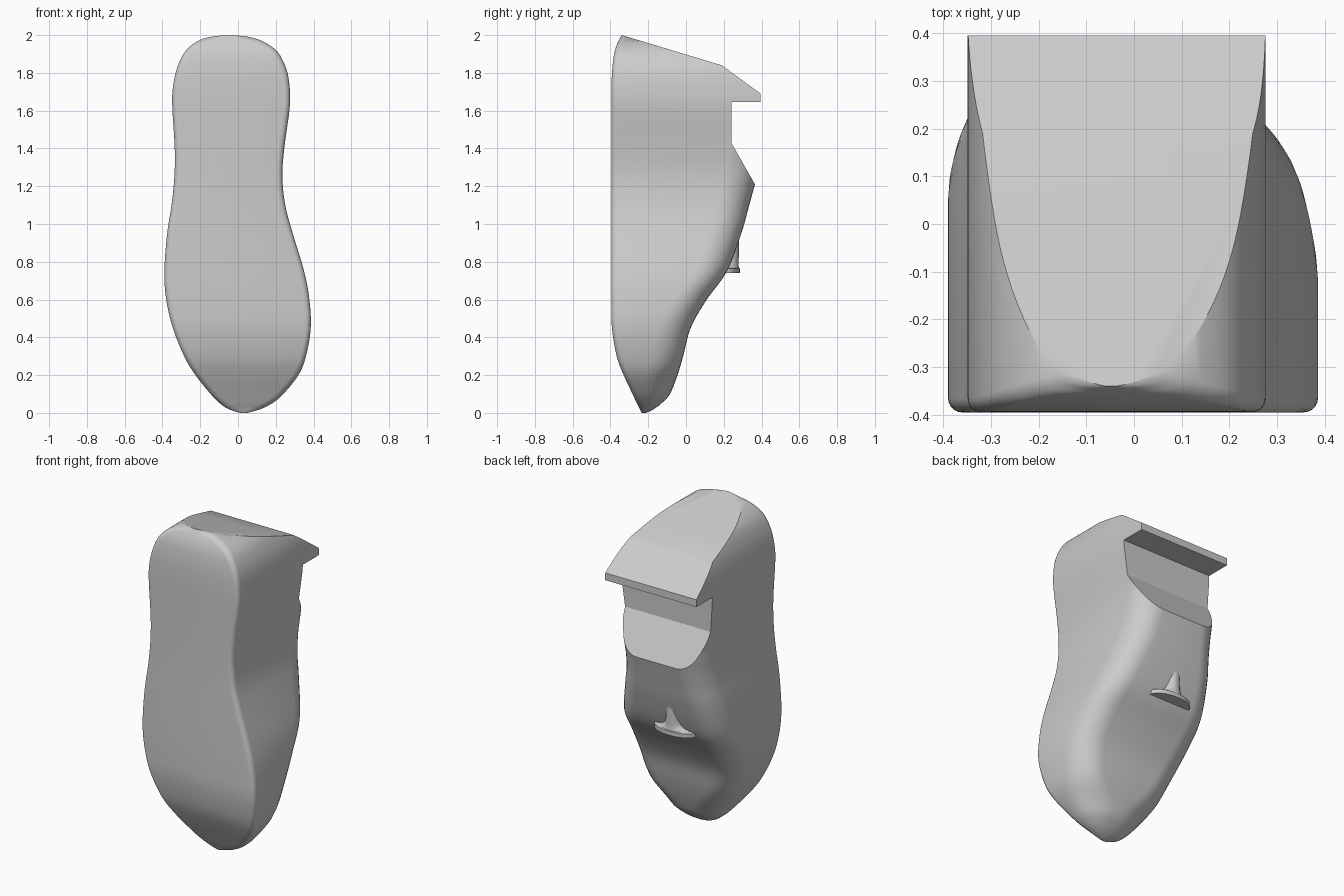
import bpy
import bmesh
from math import sin, cos, pi, hypot
from mathutils import Vector

cube = bpy.data.objects.get("Cube")
if cube:
    bpy.data.objects.remove(cube, do_unlink=True)

grey = bpy.data.materials.new("plain grey")
grey.use_nodes = True
colour = (0.6, 0.6, 0.6, 1)
grey.diffuse_color = colour
grey.node_tree.nodes["Principled BSDF"].inputs["Base Color"].default_value = colour


def make_object(name, bm):
    """Turn a bmesh into a linked object with the grey material."""
    bmesh.ops.recalc_face_normals(bm, faces=bm.faces)
    mesh = bpy.data.meshes.new(name)
    bm.to_mesh(mesh)
    bm.free()
    mesh.materials.append(grey)
    obj = bpy.data.objects.new(name, mesh)
    bpy.context.collection.objects.link(obj)
    return obj


def loft(name, rings):
    """Skin a stack of closed rings and cap both ends."""
    bm = bmesh.new()
    rows = [[bm.verts.new(p) for p in ring] for ring in rings]
    for low, high in zip(rows, rows[1:]):
        for i in range(len(low)):
            j = (i + 1) % len(low)
            bm.faces.new((low[i], low[j], high[j], high[i]))
    bm.faces.new(rows[0])
    bm.faces.new(rows[-1])
    return make_object(name, bm)


def smooth_path(points, steps):
    """Catmull-Rom interpolation through the given rows."""
    pts = [Vector(p) for p in points]
    pts = [2 * pts[0] - pts[1]] + pts + [2 * pts[-1] - pts[-2]]
    result = []
    for a, b, c, d in zip(pts, pts[1:], pts[2:], pts[3:]):
        for k in range(steps):
            t = k / steps
            result.append(b + (c - a) * (t / 2)
                          + (2 * a - 5 * b + 4 * c - d) * (t * t / 2)
                          + (3 * b - a - 3 * c + d) * (t ** 3 / 2))
    return result + [pts[-2]]


def corner(cx, cy, rx, ry, start, count):
    """Quarter ellipse of a rounded corner."""
    angles = [start + pi / 2 * k / count for k in range(count + 1)]
    return [(cx + rx * cos(a), cy + ry * sin(a)) for a in angles]


# Body outline by height: z, low-x edge, high-x edge, front y, back y
levels = [
    (0, .01, .05, -.235, -.21), (.02, -.05, .12, -.245, -.17),
    (.05, -.095, .18, -.26, -.13), (.1, -.145, .24, -.283, -.085),
    (.2, -.225, .32, -.33, -.045), (.3, -.285, .36, -.367, -.015),
    (.45, -.345, .385, -.392, .025), (.6, -.38, .378, -.395, .11),
    (.75, -.39, .35, -.395, .217), (.95, -.375, .29, -.395, .293),
    (1.1, -.352, .25, -.395, .335), (1.25, -.337, .235, -.395, .377),
    (1.4, -.335, .245, -.395, .43), (1.6, -.347, .272, -.395, .7),
    (1.7, -.347, .275, -.395, .7), (1.8, -.33, .262, -.392, .7),
    (1.88, -.3, .23, -.384, .7), (1.93, -.265, .19, -.373, .7),
    (1.97, -.21, .125, -.357, .7), (1.99, -.15, .06, -.346, .7),
    (2, -.085, -.01, -.34, .7),
]
rows = smooth_path([Vector(r) for r in levels], 5)
rings = []
for i, (z, x0, x1, y0, y1) in enumerate(rows):
    before, after = rows[max(i - 1, 0)], rows[min(i + 1, len(rows) - 1)]
    step = after[0] - before[0]
    lean0, lean1 = (hypot(1, (after[k] - before[k]) / step) for k in (1, 2))
    width, depth = x1 - x0, y1 - y0
    back0, back1 = (min(.15 * s, width * .46) for s in (lean0, lean1))
    front0, front1 = (min(.03 * s, width * .4) for s in (lean0, lean1))
    fy, by = min(.03, depth * .25), min(.17, depth * .65)
    ring = (corner(x0 + front0, y0 + fy, front0, fy, pi, 5)
            + corner(x1 - front1, y0 + fy, front1, fy, 1.5 * pi, 5)
            + corner(x1 - back1, y1 - by, back1, by, 0, 9)
            + corner(x0 + back0, y1 - by, back0, by, pi / 2, 9))
    rings.append([(x, y, z) for x, y in ring])
body = loft("body", rings)

# Cutter that shapes the sloping top, overhanging lip and rear notch
profile = [(-.67, 2.1), (-.34, 2), (.19, 1.84), (.395, 1.69), (.395, 1.645),
           (.24, 1.645), (.24, 1.43), (.365, 1.21), (1, 1.1), (1, 2.2), (-.67, 2.2)]
cutter = loft("rear_cutter", [[(x, y, z) for y, z in profile] for x in (-1, 1)])
cutter.hide_render = True
cutter.hide_viewport = True
cut = body.modifiers.new("rear cut", 'BOOLEAN')
cut.operation = 'DIFFERENCE'
cut.solver = 'EXACT'
cut.object = cutter

# Apply the cut so the edges can be shaded by angle
bpy.context.view_layer.update()
graph = bpy.context.evaluated_depsgraph_get()
cut_mesh = bpy.data.meshes.new_from_object(body.evaluated_get(graph))
body.modifiers.clear()
body.data = cut_mesh
bpy.data.objects.remove(cutter, do_unlink=True)

# Rear hook: a thin crescent shelf flaring into an upright stem
hook_levels = [(.74, .14, .075), (.765, .14, .075), (.768, .1, .07),
               (.78, .075, .068), (.8, .06, .068), (.83, .052, .07), (.93, .05, .07)]
hook_rings = []
for z, rx, ry in hook_levels:
    arc = [pi * k / 16 for k in range(17)]
    ring = [(-.08 + rx * cos(a), .21 + ry * sin(a), z) for a in arc]
    hook_rings.append(ring + [(-.08 - rx, .15, z), (-.08 + rx, .15, z)])
hook = loft("rear_hook", hook_rings)

# Smooth shading with sharp cut edges
for obj in (body, hook):
    bpy.ops.object.select_all(action='DESELECT')
    obj.select_set(True)
    bpy.context.view_layer.objects.active = obj
    bpy.ops.object.shade_smooth_by_angle(angle=.5)
